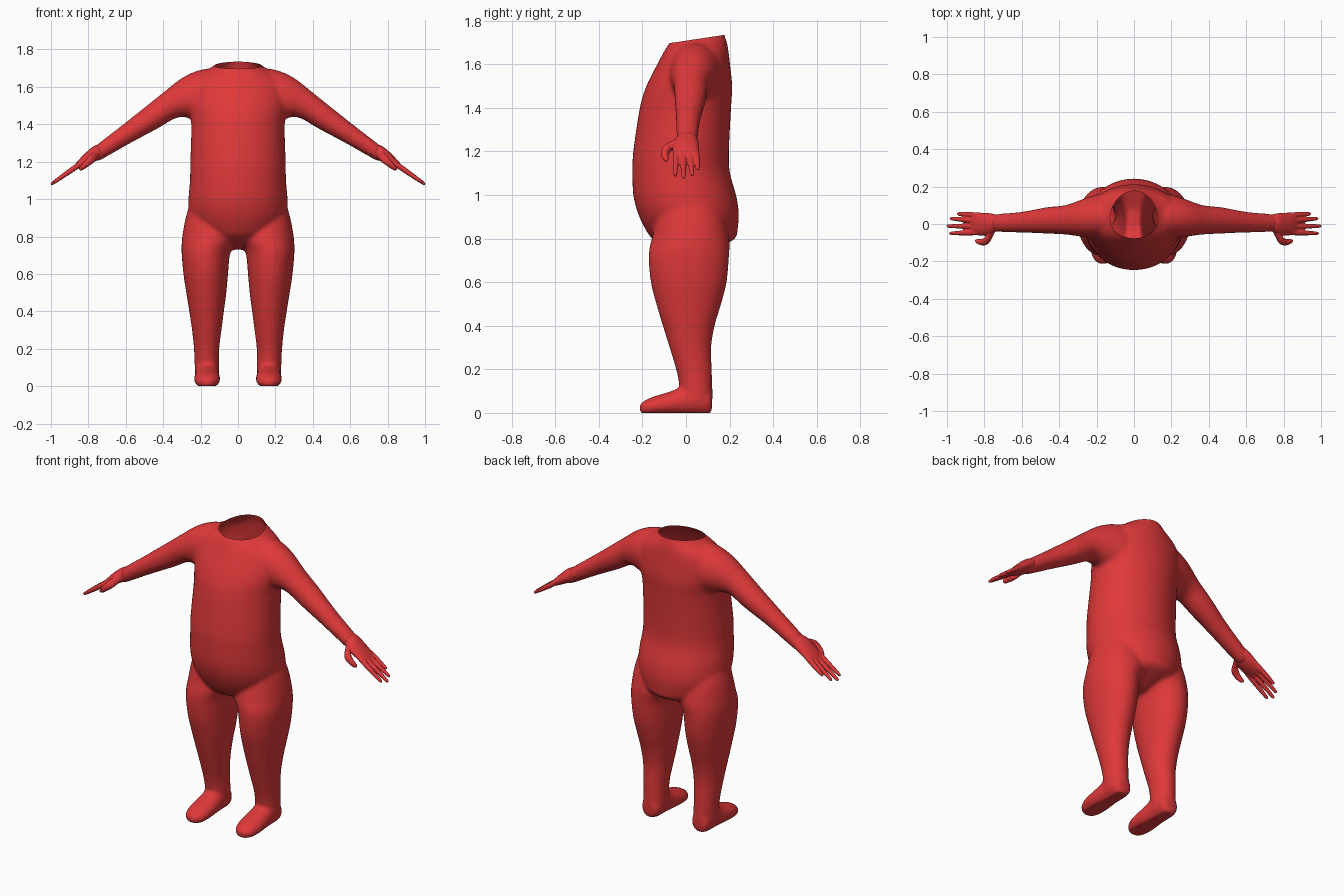
import bpy, bmesh, math
from mathutils import Vector

cube = bpy.data.objects.get("Cube")
if cube:
    bpy.data.objects.remove(cube, do_unlink=True)

red = bpy.data.materials.new("red")
red.use_nodes = True
red.diffuse_color = (0.74, 0.04, 0.042, 1)
red.node_tree.nodes["Principled BSDF"].inputs["Base Color"].default_value = red.diffuse_color


def spline(a, b, c, d, t):
    """Catmull-Rom blend of four vectors."""
    return 0.5 * (2 * b + (c - a) * t + (2 * a - 5 * b + 4 * c - d) * t * t
                  + (3 * b - a - 3 * c + d) * t ** 3)


def tube(bm, sections, side=1, sides=28, steps=4):
    """Closed loft through elliptical sections (centre, half axis, half axis)."""
    rings, last = [], len(sections) - 1
    for i in range(last):
        four = [sections[max(0, min(last, i + k))] for k in (-1, 0, 1, 2)]
        for s in range(steps + (i == last - 1)):
            c, u, v = (spline(*[f[k] for f in four], s / steps) for k in range(3))
            ring = []
            for n in range(sides):
                a = math.tau * n / sides
                p = c + u * math.cos(a) + v * math.sin(a)
                ring.append(bm.verts.new((p.x * side, p.y, p.z)))
            rings.append(ring)
    for r, q in zip(rings, rings[1:]):
        for n in range(sides):
            m = (n + 1) % sides
            bm.faces.new((r[n], r[m], q[m], q[n]))
    bm.faces.new(rings[0])
    bm.faces.new(rings[-1])


def band(xa, za, xb, zb, front, back):
    """Section spanning two points in x-z and a depth range in y."""
    return (Vector(((xa + xb) / 2, (front + back) / 2, (za + zb) / 2)),
            Vector(((xa - xb) / 2, 0, (za - zb) / 2)),
            Vector((0, (back - front) / 2, 0)))


def fuse(name, bm, voxel, smooth):
    """Blend overlapping lofts into one smooth skin."""
    bmesh.ops.recalc_face_normals(bm, faces=bm.faces)
    mesh = bpy.data.meshes.new(name)
    bm.to_mesh(mesh)
    bm.free()
    obj = bpy.data.objects.new(name, mesh)
    bpy.context.collection.objects.link(obj)
    mod = obj.modifiers.new("skin", 'REMESH')
    mod.mode, mod.voxel_size = 'VOXEL', voxel
    mod = obj.modifiers.new("soften", 'SMOOTH')
    mod.factor, mod.iterations = 0.5, smooth
    graph = bpy.context.evaluated_depsgraph_get()
    result = bpy.data.meshes.new_from_object(obj.evaluated_get(graph))
    obj.modifiers.clear()
    obj.data = result
    result.name = name
    result.materials.clear()
    result.materials.append(red)
    result.shade_smooth()
    return obj


# Torso: height, half width, front, back
torso = [(0.73, .04, -.02, .08), (0.76, .11, -.09, .15), (0.80, .19, -.155, .225),
         (0.85, .235, -.19, .238), (0.92, .262, -.222, .242), (1.0, .265, -.242, .23),
         (1.1, .257, -.246, .202), (1.2, .255, -.242, .197), (1.4, .25, -.212, .207),
         (1.5, .265, -.182, .212), (1.6, .26, -.132, .202), (1.66, .22, -.1, .195),
         (1.7, .15, -.075, .188), (1.74, .10, -.055, .175), (1.79, .08, -.04, .165)]
# Leg: height, inner, outer, front, back
leg = [(1.0, .09, .25, -.1, .12), (.9, .04, .28, -.13, .17), (.8, .0, .298, -.158, .198),
       (.72, .04, .302, -.172, .198), (.6, .053, .292, -.162, .187), (.5, .062, .277, -.137, .162),
       (.4, .075, .261, -.107, .132), (.3, .088, .246, -.076, .116), (.2, .1, .236, -.046, .119),
       (.12, .1, .232, -.03, .121), (.05, .1, .231, -.03, .12), (.02, .11, .22, -.02, .105)]
# Arm: upper x and z, lower x and z, front, back
arm = [(.10, 1.70, .10, 1.40, -.08, .16), (.20, 1.692, .17, 1.40, -.08, .16),
       (.30, 1.648, .235, 1.425, -.07, .135), (.40, 1.57, .32, 1.437, -.057, .102),
       (.50, 1.49, .43, 1.377, -.052, .09), (.62, 1.395, .57, 1.302, -.046, .066),
       (.76, 1.287, .73, 1.212, -.042, .052), (.79, 1.26, .765, 1.2, -.035, .045)]
# Foot: depth, half width, bottom, top
foot = [(.12, .03, .02, .09), (.1, .055, -.01, .11), (.0, .064, -.012, .125),
        (-.05, .067, -.012, .107), (-.1, .07, -.012, .09), (-.15, .066, -.012, .075),
        (-.19, .05, -.01, .057), (-.212, .025, .005, .04)]

bm = bmesh.new()
tube(bm, [band(w, z, -w, z, f, b) for z, w, f, b in torso], sides=48)
for side in (1, -1):
    tube(bm, [band(o, z, i, z, f, b) for z, i, o, f, b in leg], side)
    tube(bm, [band(*row) for row in arm], side)
    tube(bm, [(Vector((.165, y, (lo + hi) / 2)), Vector((w, 0, 0)), Vector((0, 0, (hi - lo) / 2)))
              for y, w, lo, hi in foot], side)
body = fuse("body", bm, 0.011, 6)

# Open the neck with a slanted cut and flatten the soles
bm = bmesh.new()
bm.from_mesh(body.data)
bmesh.ops.bisect_plane(bm, geom=bm.verts[:] + bm.edges[:] + bm.faces[:], clear_outer=True,
                       plane_co=(0, -.07, 1.698), plane_no=(0, -.15, 1))
for v in bm.verts:
    v.co.z = max(v.co.z, 0)
bm.to_mesh(body.data)
bm.free()

# Hands, laid out along the forearm direction
along = Vector((.82, 0, -.573))
normal = Vector((.573, 0, .82))
wrist = Vector((.755, 0, 1.25))
palm = [(-.025, -.036, .046, .033), (0, -.05, .055, .037), (.04, -.062, .059, .034),
        (.09, -.061, .061, .025), (.13, -.057, .06, .015), (.142, -.045, .05, .009)]
# Finger: base y, tip y, tip distance
fingers = [(-.045, -.05, .283), (-.013, -.011, .3), (.018, .029, .28), (.047, .055, .232)]
# Thumb: distance, y, offset, radius
thumb = [(.0, -.03, -.004, .02), (.04, -.082, -.012, .023), (.08, -.097, -.018, .018),
         (.115, -.093, -.022, .013), (.13, -.089, -.023, .006)]


def bead(t, y, n, r):
    """Round section of a digit."""
    return wrist + along * t + normal * n + Vector((0, y, 0)), Vector((0, r, 0)), normal * r


for side, label in ((1, "left"), (-1, "right")):
    bm = bmesh.new()
    tube(bm, [(wrist + along * t + Vector((0, (f + b) / 2, 0)), Vector((0, (b - f) / 2, 0)), normal * h)
              for t, f, b, h in palm], side)
    for base, tip, reach in fingers:
        rows = []
        for k, r in ((0, .015), (.35, .0145), (.7, .012), (.94, .009), (1, .005)):
            rows.append(bead(.1 + (reach - .1) * k, base + (tip - base) * k, 0, r))
        tube(bm, rows, side, sides=14)
    tube(bm, [bead(*row) for row in thumb], side, sides=16)
    fuse(label + "_hand", bm, 0.004, 4)
